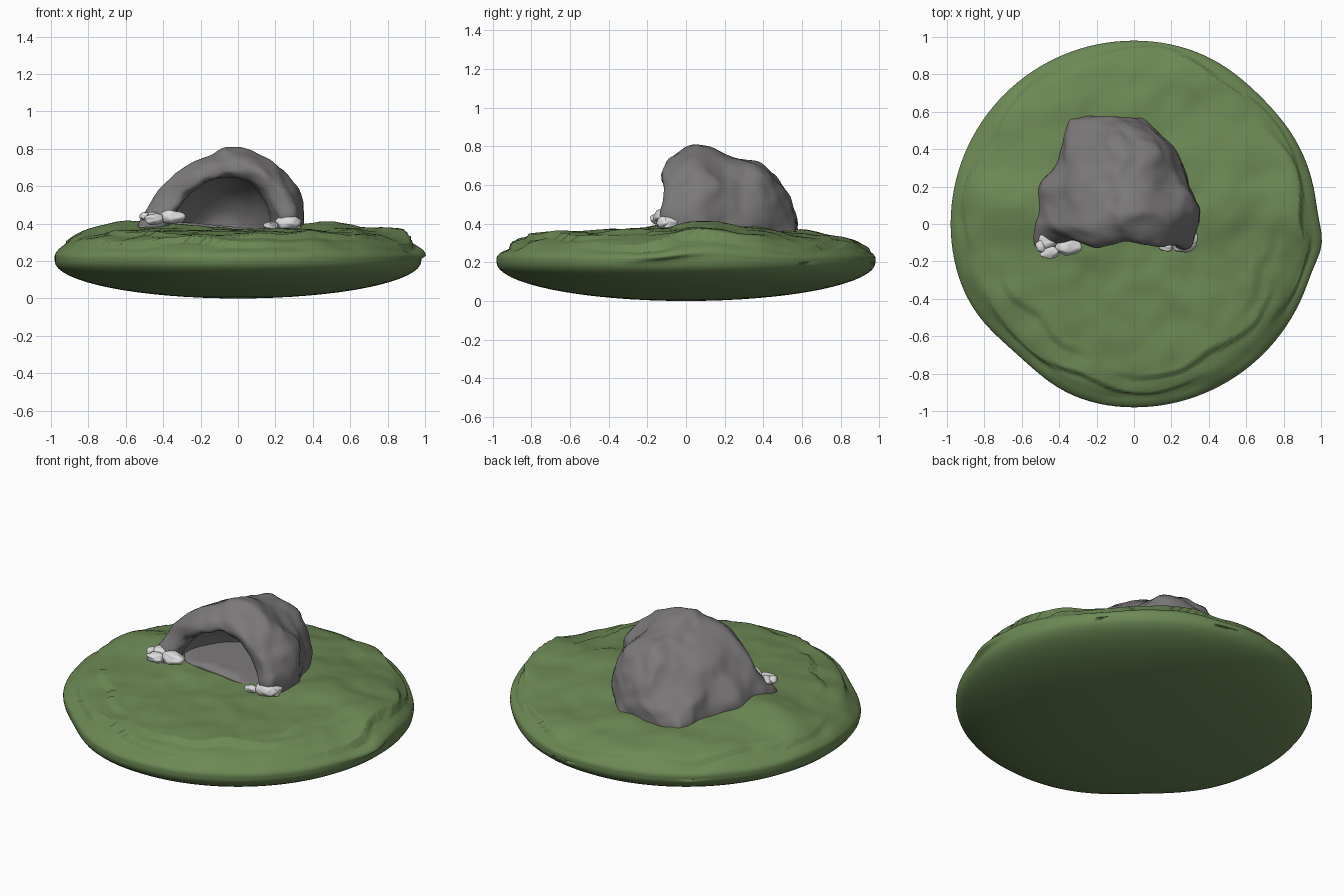
import bpy, math
from mathutils import Vector, noise

cube = bpy.data.objects.get("Cube")
if cube:
    bpy.data.objects.remove(cube)


def material(name, rgb):
    m = bpy.data.materials.new(name)
    m.use_nodes = True
    m.diffuse_color = (*rgb, 1)
    bsdf = m.node_tree.nodes["Principled BSDF"]
    bsdf.inputs["Base Color"].default_value = (*rgb, 1)
    bsdf.inputs["Roughness"].default_value = 0.9
    return m


grass = material("grass green", (0.15, 0.25, 0.09))
rock = material("rock grey", (0.2, 0.19, 0.19))
pale = material("pale stone", (0.72, 0.72, 0.72))


def loft(name, rings, closed, mat):
    """Skin equal-length rows of points; both end rows are capped."""
    n = len(rings[0])
    verts = [p for ring in rings for p in ring]
    faces = []
    for i in range(len(rings) - 1):
        for j in range(n if closed else n - 1):
            k = (j + 1) % n
            faces.append((i * n + j, i * n + k, (i + 1) * n + k, (i + 1) * n + j))
    last = (len(rings) - 1) * n
    faces += [tuple(range(n))[::-1], tuple(range(last, last + n))]
    me = bpy.data.meshes.new(name)
    me.from_pydata(verts, [], faces)
    me.materials.append(mat)
    me.shade_smooth()
    ob = bpy.data.objects.new(name, me)
    bpy.context.collection.objects.link(ob)
    return ob


def smooth_path(keys, steps):
    """Catmull-Rom interpolation through tuples of any length."""
    out = []
    for i in range(len(keys) - 1):
        a, b = keys[max(i - 1, 0)], keys[i]
        c, d = keys[i + 1], keys[min(i + 2, len(keys) - 1)]
        for s in range(steps):
            t = s / steps
            out.append([0.5 * (2 * q + (r - p) * t + (2 * p - 5 * q + 4 * r - w) * t * t
                               + (3 * q - p - 3 * r + w) * t ** 3)
                        for p, q, r, w in zip(a, b, c, d)])
    out.append(list(keys[-1]))
    return out


def bump(x, y, cx, cy, size):
    return math.exp(-((x - cx) ** 2 + (y - cy) ** 2) / size ** 2)


def angle_gap(a, b):
    return abs((a - b + math.pi) % (2 * math.pi) - math.pi)


# Ground: smooth lens below, lumpy mound with curved ledges above
SEG = 128
under = [(0.98 * math.sin(a), 0.2 - 0.2 * math.cos(a))
         for a in (math.pi / 2 * i / 16 for i in range(1, 17))]
mound = smooth_path([(0.98, 0.2), (0.975, 0.235), (0.93, 0.275), (0.86, 0.315), (0.72, 0.345),
                     (0.45, 0.365), (0.2, 0.37), (0.01, 0.37)], 8)
# each ledge: direction in degrees, half spread, radius, drop
ledges = [(250, 45, 0.86, 0.022), (300, 40, 0.78, 0.02), (225, 30, 0.72, 0.015),
          (60, 50, 0.9, 0.02), (150, 40, 0.87, 0.018), (0, 35, 0.88, 0.03), (340, 25, 0.7, 0.012)]
rings = []
for i, (r, z) in enumerate(under + mound[1:]):
    top = i >= len(under)
    row = []
    for j in range(SEG):
        a = 2 * math.pi * j / SEG
        edge = 1 - 0.045 * math.exp(-(angle_gap(a, math.radians(228)) / 0.3) ** 2)
        edge -= 0.02 * math.exp(-(angle_gap(a, math.radians(45)) / 0.3) ** 2)
        if top:
            edge += 0.03 * math.exp(-(angle_gap(a, math.radians(354)) / 0.12) ** 2) * min(1, (i - 15) / 5)
        x, y, h = r * edge * math.cos(a), r * edge * math.sin(a), z
        if top:
            fade = min(1, (0.985 - r) / 0.06 + 0.15)
            h += 0.05 * bump(x, y, 0.48, 0.1, 0.2) + 0.045 * bump(x, y, -0.5, 0.05, 0.25)
            h += 0.035 * bump(x, y, 0.88, 0.1, 0.22) + 0.02 * bump(x, y, -0.8, 0.1, 0.2)
            h += 0.022 * fade * noise.noise(Vector((x * 4, y * 4, 1)))
            h += 0.01 * fade * noise.noise(Vector((x * 9, y * 9, 5)))
            for deg, spread, rad, drop in ledges:
                gap = angle_gap(a, math.radians(deg)) / math.radians(spread)
                if gap < 1:
                    d = r - rad - 0.05 * math.sin(3 * gap) - 0.02 * noise.noise(Vector((x * 3, y * 3, 9)))
                    h += drop * (1 - gap * gap) * math.exp(-abs(d) / 0.07) * (1 if d < 0 else -0.6) * fade
        row.append((x, y, h))
    rings.append(row)
loft("grassy_mound", rings, True, grass)

# Cave: arched sections run over the back, round the front lip and inside
# each section: y, left edge x, right edge x, crown z
sections = [(0.575, -0.22, -0.06, 0.41), (0.56, -0.31, 0.04, 0.49), (0.5, -0.34, 0.13, 0.6),
            (0.42, -0.38, 0.21, 0.675), (0.3, -0.45, 0.28, 0.735), (0.18, -0.51, 0.32, 0.78),
            (0.05, -0.54, 0.35, 0.8), (-0.04, -0.535, 0.345, 0.77), (-0.095, -0.51, 0.325, 0.725),
            (-0.11, -0.46, 0.28, 0.685), (-0.085, -0.405, 0.21, 0.66), (-0.02, -0.38, 0.18, 0.655),
            (0.1, -0.36, 0.165, 0.63), (0.25, -0.29, 0.1, 0.56), (0.34, -0.2, 0.02, 0.46),
            (0.36, -0.12, -0.06, 0.38)]
ARCH, STEPS, BASE = 48, 6, 0.35
rings = []
for i, (y, left, right, crown) in enumerate(smooth_path(sections, STEPS)):
    inside = i > 11 * STEPS
    peak = left + 0.56 * (right - left)
    row = []
    for j in range(ARCH + 1):
        t = math.pi * j / ARCH
        c, s = math.cos(t), math.sin(t)
        power = (2.3 if inside else 2.0) if c < 0 else (1.9 if inside else 1.5)
        x = peak - math.copysign(abs(c) ** (2 / power), c) * ((peak - left) if c > 0 else (right - peak))
        p = Vector((x, y, BASE + (crown - BASE) * abs(s) ** (2 / power)))
        # the feet of the arch swing slightly forward
        if y < 0.05 and not inside:
            p.y -= 0.02 * abs(c) ** 3
        if not inside:
            p += 0.04 * noise.noise_vector(p * 5) * min(1, i / 6)
            p += 0.012 * noise.noise_vector(p * 13)
        row.append(p)
    rings.append(row)
loft("cave_shell", rings, False, rock)

# Cave floor: shallow dished slab just above the ground
rings = []
for r, z in ((1, 0.34), (1, 0.385), (0.85, 0.39), (0.4, 0.388), (0.02, 0.387)):
    rings.append([(-0.1 + 0.3 * r * math.cos(a), max(-0.06, 0.13 + 0.26 * r * math.sin(a)),
                   z - 0.03 * r * math.cos(a))
                  for a in (2 * math.pi * k / 48 for k in range(48))])
loft("cave_floor", rings, True, rock)

# Pale stones at both feet of the arch: centre, half sizes
stones = [((-0.46, -0.09, 0.435), (0.05, 0.04, 0.028)), ((-0.45, -0.15, 0.425), (0.05, 0.035, 0.03)),
          ((-0.35, -0.12, 0.435), (0.065, 0.045, 0.04)), ((-0.5, -0.12, 0.44), (0.025, 0.03, 0.022)),
          ((0.265, -0.1, 0.405), (0.065, 0.05, 0.045)), ((0.175, -0.12, 0.39), (0.038, 0.025, 0.02)),
          ((0.3, -0.08, 0.4), (0.04, 0.05, 0.04))]
for k, (centre, size) in enumerate(stones):
    bpy.ops.mesh.primitive_ico_sphere_add(subdivisions=4, radius=1, location=centre)
    ob = bpy.context.object
    ob.name = f"pale_stone_{k + 1}"
    for v in ob.data.vertices:
        v.co += 0.25 * noise.noise_vector(v.co * 1.2 + Vector((k * 7, 0, 0)))
    ob.scale = size
    ob.data.materials.append(pale)
    ob.data.shade_smooth()
